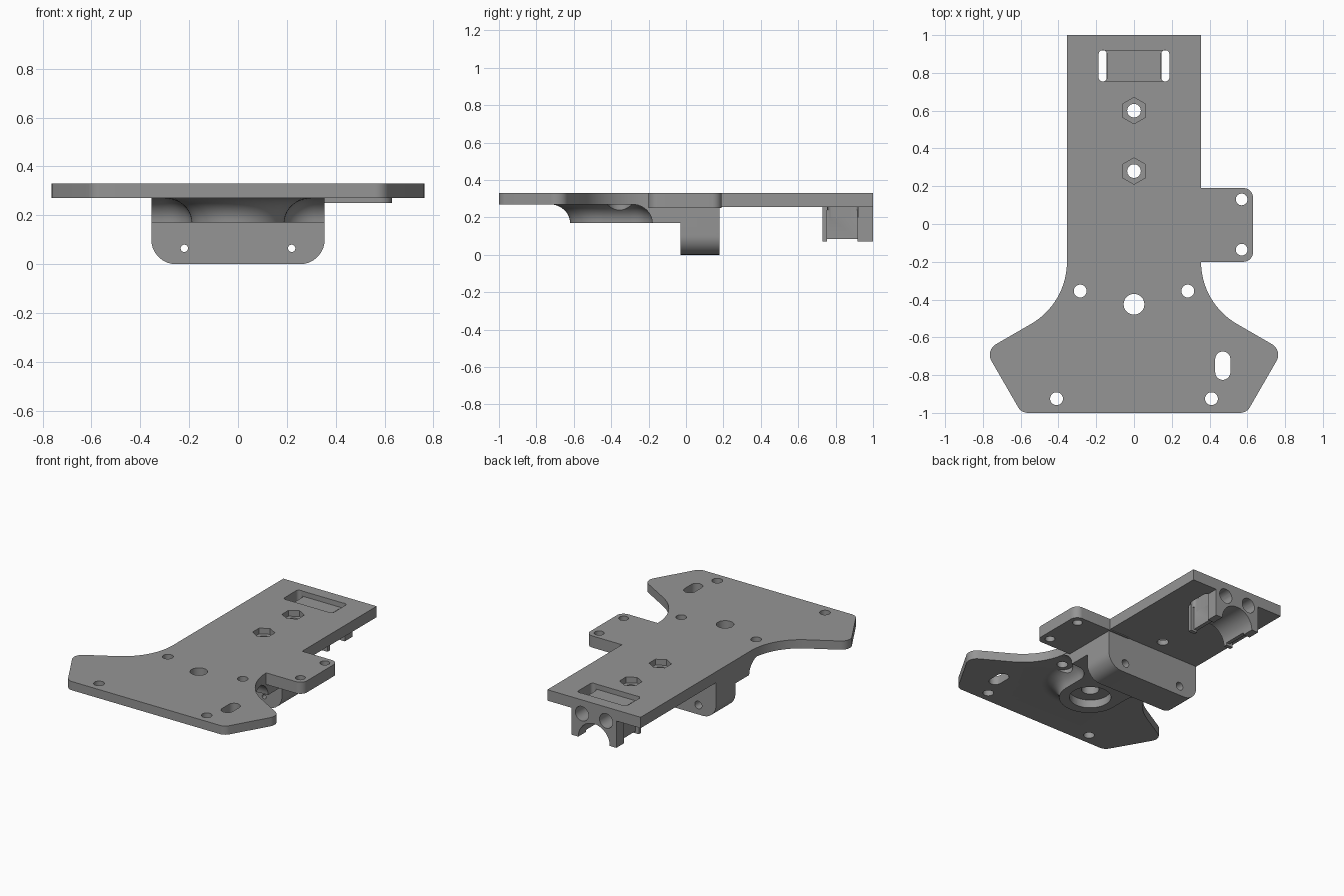
import bpy, bmesh, math
from mathutils import Vector

if "Cube" in bpy.data.objects:
    bpy.data.objects.remove(bpy.data.objects["Cube"])

grey = bpy.data.materials.new("mid_grey")
grey.diffuse_color = (0.3, 0.3, 0.3, 1)
grey.use_nodes = True
grey.node_tree.nodes["Principled BSDF"].inputs["Base Color"].default_value = grey.diffuse_color


def loft(name, rings):
    """Closed solid through rings of matching points."""
    bm = bmesh.new()
    vs = [[bm.verts.new(p) for p in r] for r in rings]
    n = len(vs[0])
    for a, b in zip(vs, vs[1:]):
        for i in range(n):
            bm.faces.new((a[i], a[(i + 1) % n], b[(i + 1) % n], b[i]))
    bm.faces.new(vs[0][::-1])
    bm.faces.new(vs[-1])
    bmesh.ops.recalc_face_normals(bm, faces=bm.faces)
    me = bpy.data.meshes.new(name)
    bm.to_mesh(me)
    bm.free()
    ob = bpy.data.objects.new(name, me)
    bpy.context.collection.objects.link(ob)
    me.materials.append(grey)
    return ob


def prism(name, pts, lo, hi, axis="z"):
    """Extrude a 2D outline along z (x, y points) or y (x, z points)."""
    put = (lambda p, h: (p[0], p[1], h)) if axis == "z" else (lambda p, h: (p[0], h, p[1]))
    return loft(name, [[put(p, h) for p in pts] for h in (lo, hi)])


def rounded(pts, seg=8):
    """Round corners of an outline given as (x, y, radius)."""
    out = []
    for i, (x, y, r) in enumerate(pts):
        c = Vector((x, y))
        if r == 0:
            out.append((x, y))
            continue
        a = (Vector(pts[i - 1][:2]) - c).normalized()
        b = (Vector(pts[(i + 1) % len(pts)][:2]) - c).normalized()
        half = a.angle(b) / 2
        mid = c + (a + b).normalized() * r / math.sin(half)
        s = c + a * r / math.tan(half) - mid
        e = c + b * r / math.tan(half) - mid
        for k in range(seg + 1):
            d = s.lerp(e, k / seg).normalized() * r
            out.append(tuple(mid + d))
    return out


def rect(x0, x1, y0, y1, r=0):
    return rounded([(x0, y0, r), (x1, y0, r), (x1, y1, r), (x0, y1, r)])


def circle(x, y, r, n=32, turn=0):
    return [(x + r * math.cos(turn + math.tau * k / n),
             y + r * math.sin(turn + math.tau * k / n)) for k in range(n)]


def boolean(target, tool, op):
    m = target.modifiers.new(op.lower(), "BOOLEAN")
    m.operation, m.solver, m.object = op, "EXACT", tool
    bpy.context.view_layer.objects.active = target
    bpy.ops.object.modifier_apply(modifier=m.name)
    bpy.data.objects.remove(tool)


# Main plate outline: straight rear, concave flanks, angled front wings
R = 0.38
flank = [(0.355 + R + R * math.cos(t), -0.2 + R * math.sin(t), 0)
         for t in (math.pi + math.pi / 3 * k / 16 for k in range(17))]
right = [(0.355, 1, 0)] + flank + [(0.787, -0.669, 0.065), (0.596, -1, 0.06)]
left = [(-x, y, r) for x, y, r in reversed(right)]
plate = prism("mounting_plate", rounded(right + left), 0.27, 0.33)

# Thicker rear, side tab and hanging block
parts = [
    prism("rear_slab", rect(-0.355, 0.355, 0.0, 1.0), 0.255, 0.3),
    prism("side_tab", rounded([(0.2, -0.2, 0), (0.63, -0.2, 0.05),
                               (0.63, 0.19, 0.05), (0.2, 0.19, 0)]), 0.25, 0.33),
    prism("hanging_block", rounded([(-0.355, 0, 0.1), (0.355, 0, 0.1),
                                    (0.355, 0.28, 0), (-0.355, 0.28, 0)]), -0.03, 0.18, "y"),
]


# Pivot hub that flares into the plate and into the block
def hub_ring(d, z):
    w, r = 0.19 + d, 0.12 - d
    half = [(w * math.sin(t), -0.43 - w * math.cos(t))
            for t in (math.pi / 2 * k / 12 for k in range(13))]
    half += [(0.31 - r * math.cos(t), -0.30 + r * math.sin(t))
             for t in (math.pi / 2 * k / 8 for k in range(9))]
    half += [(0.355, -0.18 - d), (0.355, 0.0)]
    pts = half + [(-x, y) for x, y in reversed(half[1:])]
    return [(x, y, z) for x, y in pts]


steps = [math.pi / 2 * k / 10 for k in range(11)]
rings = [hub_ring(0.11 * (1 - math.cos(a)), 0.17 + 0.1 * math.sin(a)) for a in steps]
parts.append(loft("pivot_hub", rings + [hub_ring(0.11, 0.29)]))

# Rear cradle with an arch underneath and strap grooves on its sides
cradle = prism("rear_cradle", rect(-0.17, 0.17, 0.07, 0.29), 0.73, 1.0, "y")
boolean(cradle, prism("arch_cut", circle(0, 0.07, 0.12), 0.7, 1.1, "y"), "DIFFERENCE")
for s in (-1, 1):
    boolean(cradle, prism("groove_cut", rect(s * 0.17 - 0.025, s * 0.17 + 0.025, 0.755, 0.918),
                          0, 0.24), "DIFFERENCE")
boolean(cradle, prism("foot_cut", rect(-0.3, 0.3, 0.755, 0.918), 0, 0.085), "DIFFERENCE")
parts.append(cradle)

for p in parts:
    boolean(plate, p, "UNION")

# Screw holes, nut pockets, pivot bore and slot
cuts = []
for s in (-1, 1):
    cuts += [
        prism("cut", circle(s * 0.285, -0.355, 0.034), 0.1, 0.4),
        prism("cut", circle(s * 0.285, -0.355, 0.065), 0.1, 0.268),
        prism("cut", circle(s * 0.41, -0.925, 0.034), 0.1, 0.4),
        prism("cut", circle(0.57, -0.003 + s * 0.133, 0.031), 0.1, 0.4),
        prism("cut", circle(s * 0.22, 0.065, 0.015, 20), -0.1, 0.3, "y"),
        prism("cut", circle(s * 0.22, 0.065, 0.027, 24), 0.08, 0.3, "y"),
        prism("cut", circle(s * 0.092, 0.235, 0.05), 0.7, 1.1, "y"),
        prism("cut", rect(s * 0.165 - 0.0225, s * 0.165 + 0.0225, 0.755, 0.92, 0.022), 0.2, 0.4),
    ]
for y in (0.28, 0.6):
    cuts.append(prism("cut", circle(0, y, 0.036), 0.2 if y > 0.5 else -0.1, 0.4))
    cuts.append(prism("cut", circle(0, y, 0.07, 6, math.pi / 6), 0.29, 0.4))
cuts += [
    prism("cut", circle(0, -0.425, 0.055), 0.1, 0.4),
    prism("cut", circle(0, -0.425, 0.13), 0.1, 0.225),
    prism("cut", rect(0.43, 0.51, -0.825, -0.675, 0.0399), 0.1, 0.4),
    prism("cut", rect(-0.165, 0.165, 0.757, 0.918), 0.295, 0.4),
]
for c in cuts:
    boolean(plate, c, "DIFFERENCE")

bpy.ops.object.select_all(action="DESELECT")
plate.select_set(True)
bpy.context.view_layer.objects.active = plate
bpy.ops.object.shade_smooth_by_angle(angle=math.radians(30))
